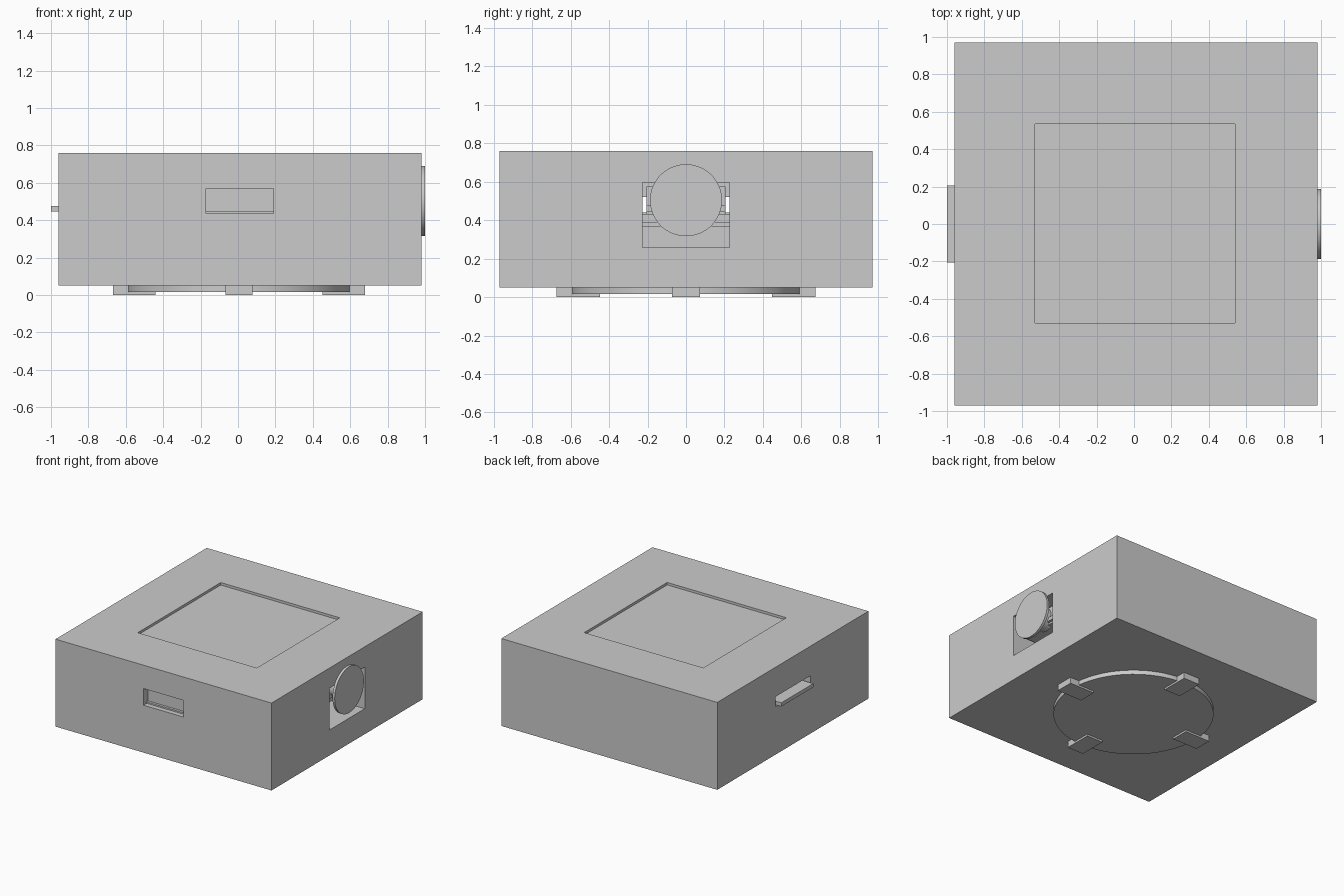
import bpy
from math import radians

cube = bpy.data.objects.get("Cube")
if cube:
    bpy.data.objects.remove(cube, do_unlink=True)

grey = bpy.data.materials.new("plain grey")
grey.use_nodes = True
grey.diffuse_color = (0.6, 0.6, 0.6, 1)
grey.node_tree.nodes["Principled BSDF"].inputs["Base Color"].default_value = (0.6, 0.6, 0.6, 1)


def box(name, x, y, z):
    """Box spanning the given (low, high) ranges."""
    bpy.ops.mesh.primitive_cube_add(size=1, location=[sum(r) / 2 for r in (x, y, z)])
    ob = bpy.context.object
    ob.name = name
    ob.scale = [r[1] - r[0] for r in (x, y, z)]
    bpy.ops.object.transform_apply(location=False, rotation=False, scale=True)
    ob.data.materials.append(grey)
    return ob


def disc(name, radius, depth, location, tilt=0):
    bpy.ops.mesh.primitive_cylinder_add(vertices=96, radius=radius, depth=depth,
                                        location=location, rotation=(0, radians(tilt), 0))
    ob = bpy.context.object
    ob.name = name
    ob.data.materials.append(grey)
    bpy.ops.object.shade_smooth_by_angle(angle=radians(30))
    return ob


def cut(target, name, x, y, z):
    """Subtract a hidden box from the target."""
    cutter = box(name, x, y, z)
    cutter.hide_render = True
    cutter.hide_viewport = True
    mod = target.modifiers.new(name, "BOOLEAN")
    mod.operation = "DIFFERENCE"
    mod.solver = "EXACT"
    mod.object = cutter


# Main housing with lid recess, front slot, knob pocket and through channel
housing = box("housing", (-0.96, 0.98), (-0.97, 0.97), (0.05, 0.76))
cut(housing, "lid_recess_cutter", (-0.53, 0.54), (-0.53, 0.535), (0.74, 0.9))
cut(housing, "front_slot_cutter", (-0.17, 0.19), (-1.1, -0.91), (0.435, 0.57))
cut(housing, "knob_pocket_cutter", (0.6, 1.1), (-0.227, 0.227), (0.257, 0.595))
cut(housing, "slider_channel_cutter", (-1.1, 0.7), (-0.225, 0.225), (0.44, 0.52))

# Small ledge at the back of the front slot
box("front_slot_ledge", (-0.17, 0.19), (-0.93, -0.9), (0.43, 0.447))

# Sliding bar that comes out of the far side
box("slider_bar", (-1.0, 0.9), (-0.205, 0.205), (0.445, 0.475))
box("slider_block", (0.66, 0.88), (-0.205, 0.205), (0.43, 0.575))

# Stepped sill in the knob pocket
for i, top in enumerate((0.37, 0.39, 0.43)):
    box(f"pocket_step_{i + 1}", (0.59, 0.7 - 0.03 * i), (-0.227, 0.227), (0.25, top))

# Round push knob and its stem
disc("knob", 0.187, 0.02, (0.99, 0, 0.503), 90)
disc("knob_stem", 0.09, 0.14, (0.92, 0, 0.503), 90)

# Round base plate held by four clips
disc("base_plate", 0.595, 0.04, (0.005, 0, 0.035))
for side, sx, sy in (("left", 1, 0), ("right", -1, 0), ("back", 0, 1), ("front", 0, -1)):
    cx, cy = 0.005 + 0.56 * sx, 0.56 * sy
    hx, hy = (0.113, 0.073) if sx else (0.073, 0.113)
    box(f"{side}_base_clip", (cx - hx, cx + hx), (cy - hy, cy + hy), (0, 0.055))
